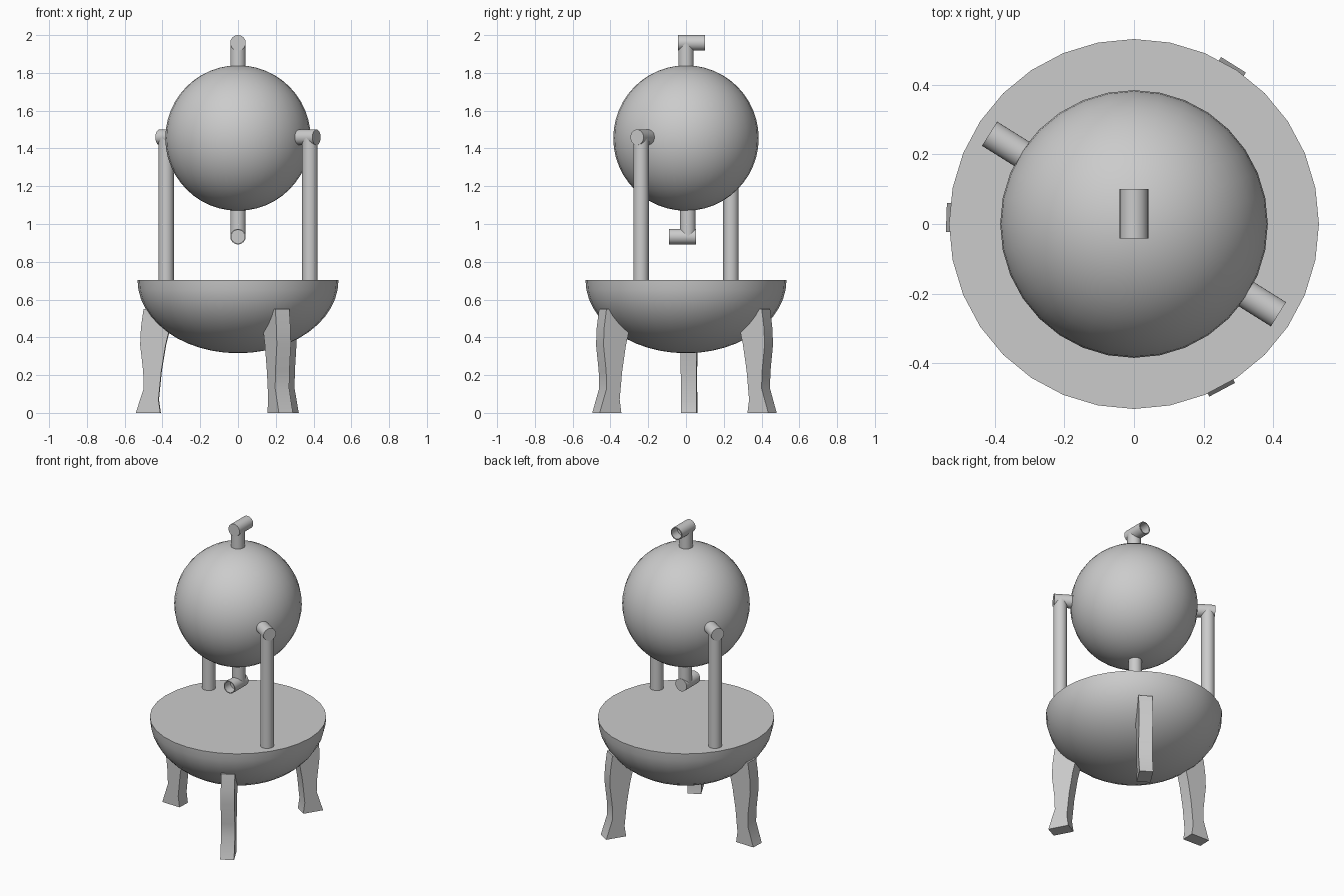
import bpy, bmesh, math
from mathutils import Vector

if "Cube" in bpy.data.objects:
    bpy.data.objects.remove(bpy.data.objects["Cube"])

R = 0.041  # pipe radius


def finish(name, bm, smooth=True):
    bmesh.ops.recalc_face_normals(bm, faces=bm.faces[:])
    me = bpy.data.meshes.new(name)
    bm.to_mesh(me)
    bm.free()
    ob = bpy.data.objects.new(name, me)
    bpy.context.collection.objects.link(ob)
    if smooth:
        bpy.ops.object.select_all(action='DESELECT')
        ob.select_set(True)
        bpy.context.view_layer.objects.active = ob
        bpy.ops.object.shade_smooth_by_angle(angle=math.radians(35))
    return ob


def pipe(name, a, b, hollow=0.0):
    """Round pipe from a to b; hollow is the bore depth at the b end."""
    a, b = Vector(a), Vector(b)
    q = (b - a).to_track_quat('Z', 'Y')
    length = (b - a).length
    rings = [(R, 0), (R, length)]
    if hollow:
        rings += [(R * 0.86, length), (R * 0.86, length - hollow)]
    bm = bmesh.new()
    n = 32
    loops = [[bm.verts.new(a + q @ Vector((r * math.cos(t), r * math.sin(t), h)))
              for t in (2 * math.pi * i / n for i in range(n))] for r, h in rings]
    for lo, hi in zip(loops, loops[1:]):
        for i in range(n):
            bm.faces.new((lo[i], lo[(i + 1) % n], hi[(i + 1) % n], hi[i]))
    bm.faces.new(loops[0])
    bm.faces.new(loops[-1])
    return finish(name, bm)


# Bowl: lower half of a squashed sphere with a flat lid
bm = bmesh.new()
bmesh.ops.create_uvsphere(bm, u_segments=32, v_segments=24, radius=1)
bmesh.ops.delete(bm, geom=[v for v in bm.verts if v.co.z > 0.01], context='VERTS')
bmesh.ops.holes_fill(bm, edges=[e for e in bm.edges if e.is_boundary], sides=0)
for v in bm.verts:
    v.co = (v.co.x * 0.532, v.co.y * 0.532, 0.703 + v.co.z * 0.387)
finish("bowl", bm)

# Spinning ball
bm = bmesh.new()
bmesh.ops.create_uvsphere(bm, u_segments=32, v_segments=24, radius=0.385)
bmesh.ops.translate(bm, verts=bm.verts, vec=(0, 0, 1.455))
finish("ball", bm)

# Nozzles: short neck plus a bent outlet, pointing opposite ways
for name, y, z, z_in, s in (("upper", 0, 1.959, 1.82, 1), ("lower", 0.01, 0.933, 1.09, -1)):
    pipe(name + "_neck", (0, y, z_in), (0, y, z))
    pipe(name + "_nozzle", (0, y - s * 0.042, z), (0, y + s * 0.101, z), hollow=0.06)

# Two supporting posts with arms reaching into the ball
ang = math.radians(-32)
d = Vector((math.cos(ang), math.sin(ang), 0))
for name, s in (("right", 1), ("left", -1)):
    foot = d * (0.449 * s)
    pipe(name + "_post", foot + Vector((0, 0, 0.69)), foot + Vector((0, 0, 1.459)))
    pipe(name + "_arm", d * (0.36 * s) + Vector((0, 0, 1.459)),
         d * (0.49 * s) + Vector((0, 0, 1.459)))

# Three curved board legs: (radius, height) profile
profile = [(0.540, 0), (0.498, 0.13), (0.501, 0.22), (0.517, 0.36), (0.513, 0.45), (0.499, 0.55),
           (0.41, 0.55), (0.36, 0.45), (0.382, 0.36), (0.405, 0.22), (0.42, 0.07), (0.41, 0)]
for k, deg in enumerate((58, 178, -62)):
    t = math.radians(deg)
    out, side = Vector((math.cos(t), math.sin(t), 0)), Vector((-math.sin(t), math.cos(t), 0))
    bm = bmesh.new()
    f = bm.faces.new([bm.verts.new(out * r - side * 0.042 + Vector((0, 0, h))) for r, h in profile])
    ext = bmesh.ops.extrude_face_region(bm, geom=[f], use_keep_orig=True)
    bmesh.ops.translate(bm, vec=side * 0.084,
                        verts=[v for v in ext["geom"] if isinstance(v, bmesh.types.BMVert)])
    finish("leg_%d" % (k + 1), bm)
